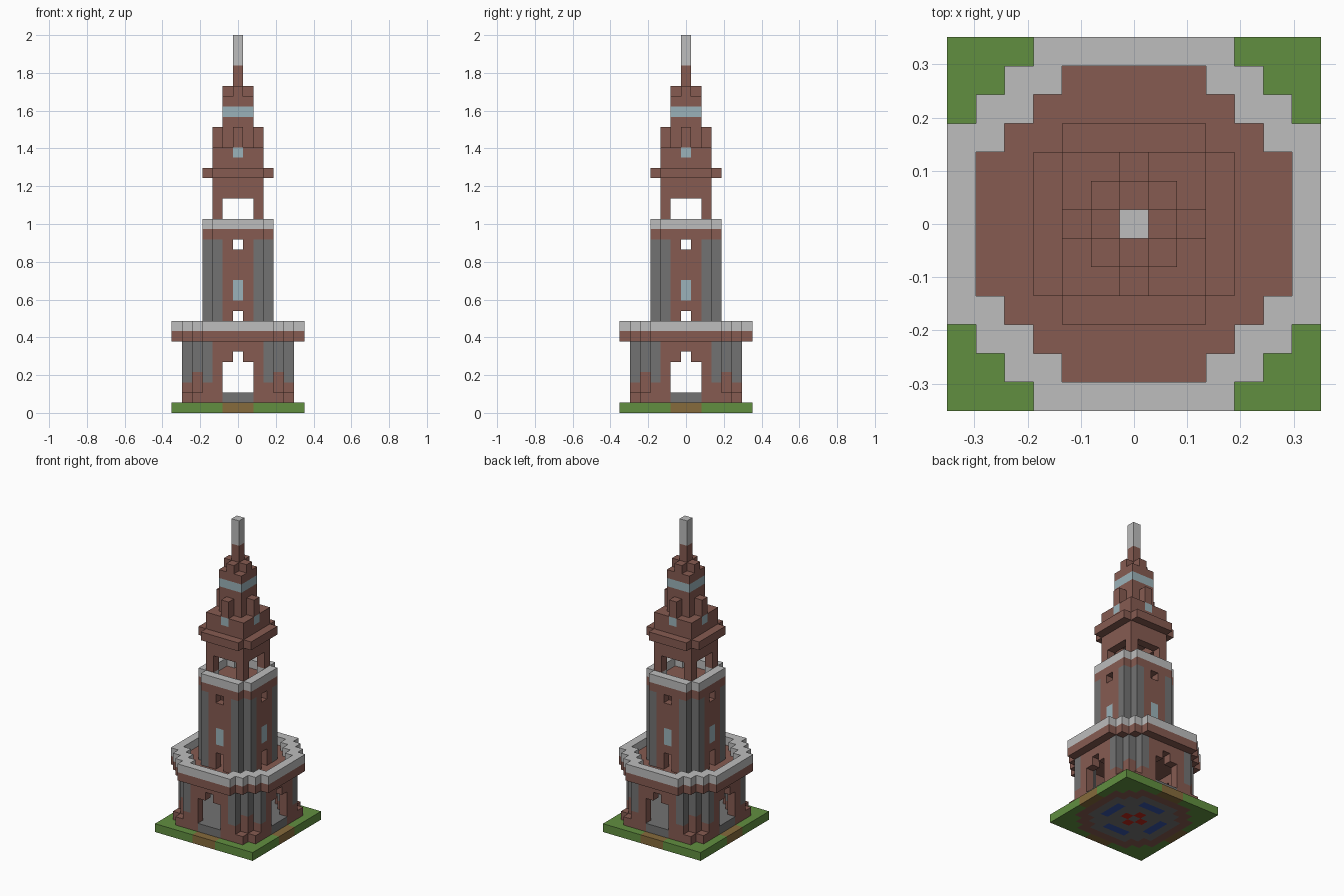
import bpy
import bmesh
from mathutils import Vector

cube = bpy.data.objects.get("Cube")
if cube:
    bpy.data.objects.remove(cube, do_unlink=True)

U = 2 / 37  # edge of one block

PALETTE = {
    "brick": (0.24, 0.105, 0.083), "grass": (0.12, 0.275, 0.051),
    "pale_stone": (0.51, 0.51, 0.51), "dark_stone": (0.17, 0.17, 0.17),
    "glass": (0.33, 0.45, 0.49), "path": (0.24, 0.147, 0.045),
    "blue_tile": (0.04, 0.09, 0.4), "red_tile": (0.5, 0.02, 0.01),
}
NAMES = list(PALETTE)
MATS = []
for name, rgb in PALETTE.items():
    mat = bpy.data.materials.new(name)
    mat.use_nodes = True
    mat.diffuse_color = (*rgb, 1)
    mat.node_tree.nodes["Principled BSDF"].inputs["Base Color"].default_value = (*rgb, 1)
    MATS.append(mat)

AXES = [Vector(v) for v in ((1, 0, 0), (0, 1, 0), (0, 0, 1))]


def build(name, z0, z1, rule):
    """Blocks from layer z0 up to z1; rule(far, near, z) gives a colour or None.
    far and near are the larger and smaller distance from the two centre planes."""
    cells = {}
    for x in range(-6, 7):
        for y in range(-6, 7):
            for z in range(z0, z1):
                colour = rule(max(abs(x), abs(y)), min(abs(x), abs(y)), z)
                if colour:
                    cells[x, y, z] = NAMES.index(colour)
    bm = bmesh.new()
    for cell, index in cells.items():
        centre = Vector(cell) + AXES[2] / 2
        for i in range(3):
            for sign in (1, -1):
                n = AXES[i] * sign
                if tuple(int(c) for c in Vector(cell) + n) in cells:
                    continue
                a, b = AXES[(i + 1) % 3] / 2, AXES[(i + 2) % 3] * sign / 2
                mid = centre + n / 2
                corners = (mid - a - b, mid + a - b, mid + a + b, mid - a + b)
                face = bm.faces.new([bm.verts.new(p * U) for p in corners])
                face.material_index = index
    bmesh.ops.remove_doubles(bm, verts=bm.verts, dist=U / 100)
    mesh = bpy.data.meshes.new(name)
    bm.to_mesh(mesh)
    bm.free()
    for mat in MATS:
        mesh.materials.append(mat)
    obj = bpy.data.objects.new(name, mesh)
    bpy.context.collection.objects.link(obj)


def ground(far, near, z):
    if far == 6:
        return "path" if near <= 1 else "grass"
    if far + near > 8:
        return "grass"
    if far + near == 1:
        return "red_tile"
    if far == 3 and near <= 1:
        return "blue_tile"
    return "dark_stone" if far <= 4 and far + near <= 6 else "brick"


def plinth(far, near, z):
    if far > 5 or far + near > 9:
        return None
    return "dark_stone" if near <= 1 or far + near <= 6 else "brick"


def lower_wall(far, near, z):
    if far > 5 or far + near > 8 or (far <= 4 and far + near <= 6):
        return None
    # arched doorway
    if far == 5 and near <= (1 if z < 5 else 0) and z < 6:
        return None
    # stepped brick foot at each corner, dark panels above
    if near <= 2 or z == 2 or (far == near and z == 3):
        return "brick"
    return "dark_stone"


def balcony_floor(far, near, z):
    return "brick" if far + near <= 9 else None


def balcony_rail(far, near, z):
    return "pale_stone" if far + near <= 9 and (far == 6 or far + near >= 8) else None


def shaft(far, near, z):
    if far > 3 or far + near > 5:
        return None
    if z == 17:
        return "brick"
    if far <= 2 and far + near <= 3:
        return None
    # doors, windows and top vents in the middle of each side
    if far == 3 and near == 0:
        if z in (8, 9, 16):
            return None
        if z in (11, 12):
            return "glass"
    return "brick" if near <= 1 else "dark_stone"


def shaft_rail(far, near, z):
    return "pale_stone" if far + near <= 5 and (far == 3 or near == 2) else None


def belfry(far, near, z):
    if far > 2:
        return None
    if z < 21:
        return "brick" if near == 2 else None
    return "brick" if far == 2 or z == 22 else None


def cornice(far, near, z):
    return "brick" if far <= 3 and far + near <= 5 else None


def dormer_tier(far, near, z):
    if far > 2 or (z >= 26 and far == 2 and near > 0):
        return None
    return "glass" if far == 2 and near == 0 and z == 25 else "brick"


def lantern(far, near, z):
    if far > 1 or (z == 31 and near == 1):
        return None
    return "glass" if z == 29 else "brick"


def spire(far, near, z):
    if far:
        return None
    return "brick" if z < 34 else "pale_stone"


# Parts from the ground up
build("ground_plate", 0, 1, ground)
build("plinth", 1, 2, plinth)
build("lower_wall", 2, 7, lower_wall)
build("balcony_floor", 7, 8, balcony_floor)
build("balcony_rail", 8, 9, balcony_rail)
build("tower_shaft", 8, 18, shaft)
build("shaft_rail", 18, 19, shaft_rail)
build("belfry", 19, 23, belfry)
build("cornice", 23, 24, cornice)
build("dormer_tier", 24, 28, dormer_tier)
build("lantern", 28, 32, lantern)
build("spire", 32, 37, spire)
